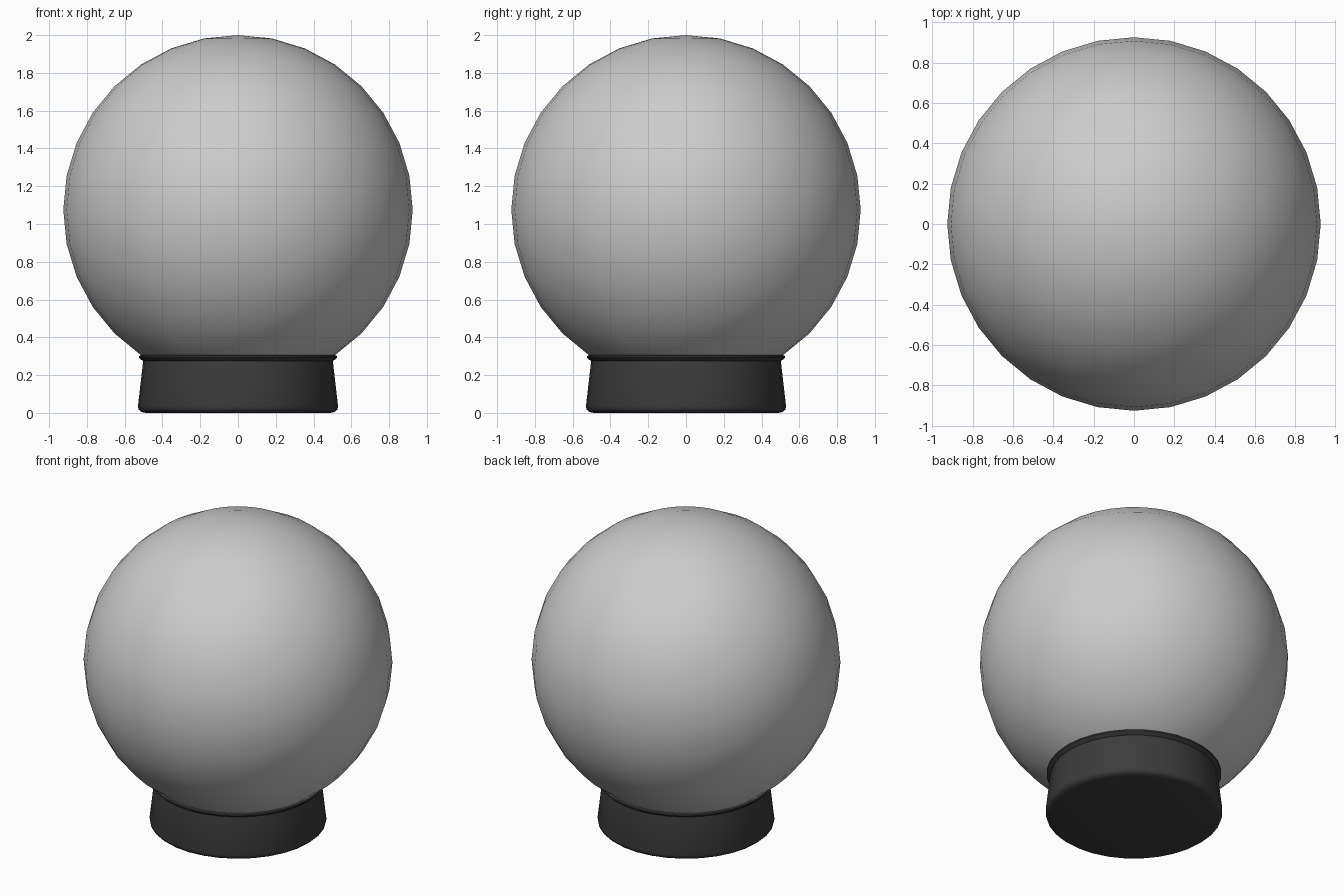
import bpy, math

if "Cube" in bpy.data.objects:
    bpy.data.objects.remove(bpy.data.objects["Cube"])

SIDES = 32

# Globe: smooth shaded UV sphere resting in the base
bpy.ops.mesh.primitive_uv_sphere_add(segments=SIDES, ring_count=16,
                                     radius=0.925, location=(0, 0, 1.075))
globe = bpy.context.object
globe.name = "globe"
bpy.ops.object.shade_smooth()

# Base: revolved profile (radius, height) with rounded foot and small rim
profile = [(0.49, 0.0), (0.512, 0.005), (0.526, 0.017), (0.53, 0.034),
           (0.502, 0.275), (0.512, 0.281), (0.523, 0.292),
           (0.523, 0.301), (0.513, 0.307)]
verts = [(r * math.cos(2 * math.pi * i / SIDES), r * math.sin(2 * math.pi * i / SIDES), z)
         for r, z in profile for i in range(SIDES)]
faces = [(k * SIDES + i, k * SIDES + (i + 1) % SIDES,
          (k + 1) * SIDES + (i + 1) % SIDES, (k + 1) * SIDES + i)
         for k in range(len(profile) - 1) for i in range(SIDES)]
faces.append(tuple(reversed(range(SIDES))))
faces.append(tuple(range(len(verts) - SIDES, len(verts))))
mesh = bpy.data.meshes.new("base")
mesh.from_pydata(verts, [], faces)
base = bpy.data.objects.new("base", mesh)
bpy.context.collection.objects.link(base)

# Dark base material
dark = bpy.data.materials.new("dark_base")
dark.diffuse_color = (0.045, 0.045, 0.045, 1)
dark.use_nodes = True
dark.node_tree.nodes["Principled BSDF"].inputs["Base Color"].default_value = dark.diffuse_color
mesh.materials.append(dark)

bpy.ops.object.select_all(action='DESELECT')
base.select_set(True)
bpy.context.view_layer.objects.active = base
bpy.ops.object.shade_smooth_by_angle(angle=math.radians(40))
